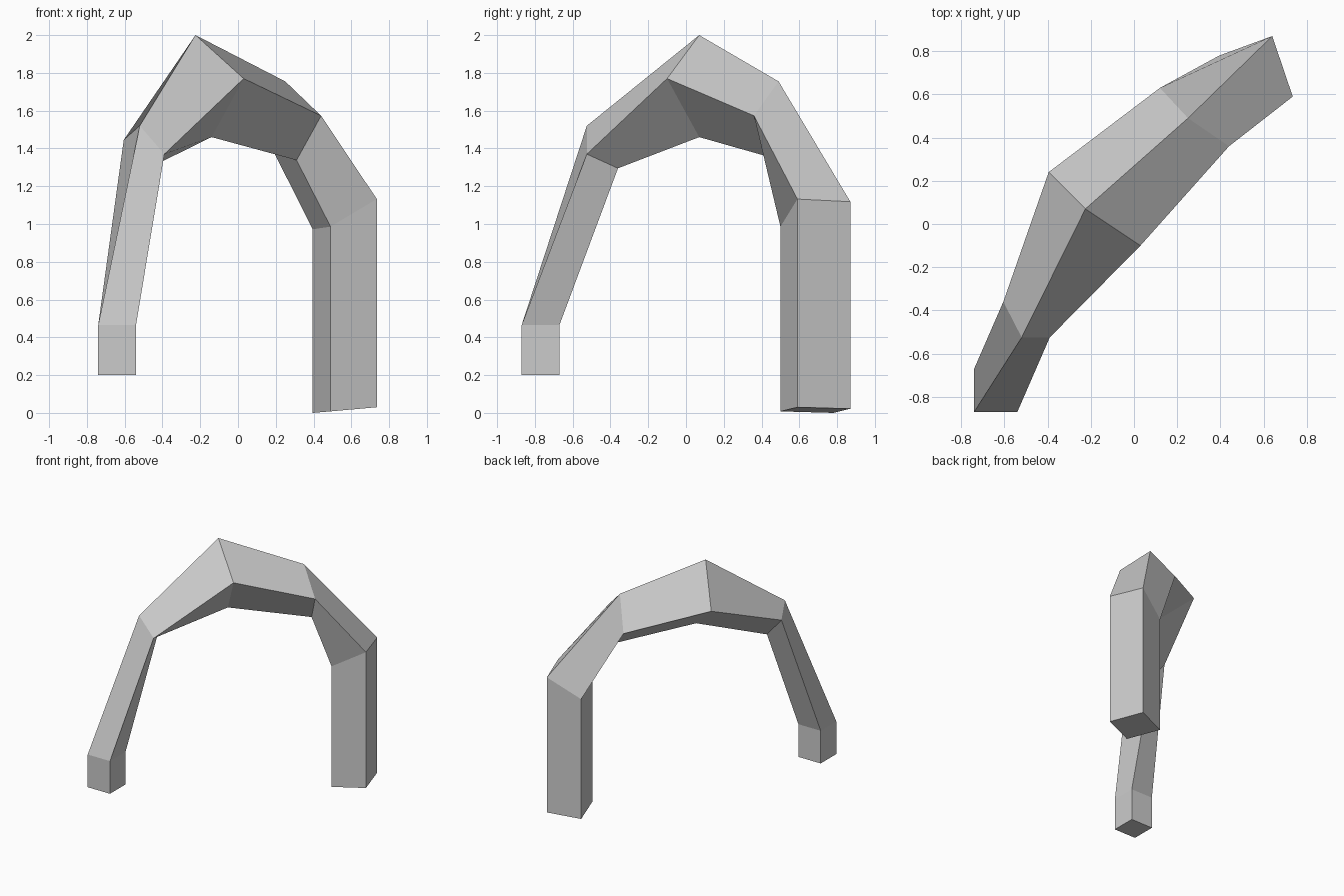
import bpy, bmesh
from mathutils import Vector

if "Cube" in bpy.data.objects:
    bpy.data.objects.remove(bpy.data.objects["Cube"])

# Square-section arch: each station gives the outer corner and its two neighbours;
# the inner corner completes the parallelogram.
stations = [
    # short leg foot and top
    ((-0.74, -0.87, 0.20), (-0.54, -0.87, 0.20), (-0.74, -0.67, 0.20)),
    ((-0.74, -0.87, 0.465), (-0.54, -0.87, 0.465), (-0.74, -0.67, 0.465)),
    # shoulder, crown, shoulder
    ((-0.52, -0.525, 1.52), (-0.39, -0.525, 1.37), (-0.605, -0.36, 1.445)),
    ((-0.225, 0.07, 2.00), (0.03, -0.10, 1.77), (-0.395, 0.24, 1.69)),
    ((0.25, 0.49, 1.755), (0.44, 0.36, 1.573), (0.12, 0.63, 1.52)),
    # long leg top and foot
    ((0.64, 0.87, 1.118), (0.735, 0.59, 1.132), (0.395, 0.78, 0.972)),
    ((0.64, 0.87, 0.022), (0.735, 0.59, 0.03), (0.395, 0.78, 0.0)),
]

bm = bmesh.new()
rings = []
for outer, front, back in stations:
    a, b, d = Vector(outer), Vector(front), Vector(back)
    rings.append([bm.verts.new(p) for p in (a, b, b + d - a, d)])

# Walls between neighbouring stations, then the two foot caps
for r, s in zip(rings, rings[1:]):
    for i in range(4):
        j = (i + 1) % 4
        bm.faces.new((r[i], r[j], s[j], s[i]))
bm.faces.new(rings[0])
bm.faces.new(rings[-1])
bmesh.ops.recalc_face_normals(bm, faces=bm.faces[:])

mesh = bpy.data.meshes.new("arch")
bm.to_mesh(mesh)
bm.free()
arch = bpy.data.objects.new("arch", mesh)
bpy.context.collection.objects.link(arch)
